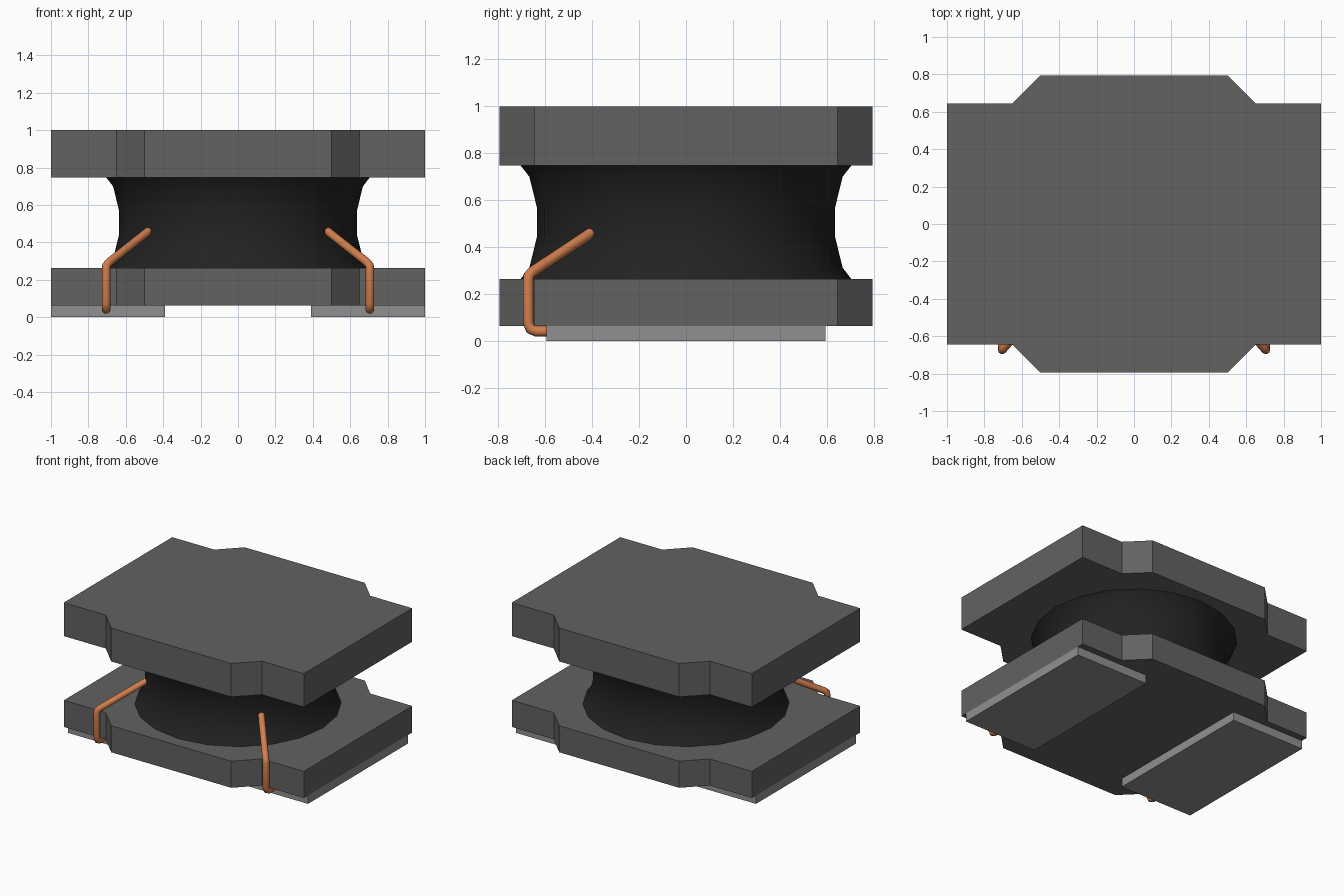
import bpy, bmesh, math

cube = bpy.data.objects.get("Cube")
if cube:
    bpy.data.objects.remove(cube, do_unlink=True)


def material(name, rgb):
    m = bpy.data.materials.new(name)
    m.use_nodes = True
    color = (*rgb, 1.0)
    m.diffuse_color = color
    bsdf = next(n for n in m.node_tree.nodes if n.type == 'BSDF_PRINCIPLED')
    bsdf.inputs["Base Color"].default_value = color
    return m


FERRITE = material("ferrite grey", (0.122, 0.122, 0.122))
WINDING = material("winding black", (0.016, 0.016, 0.016))
METAL = material("terminal grey", (0.28, 0.28, 0.28))
COPPER = material("copper", (0.64, 0.21, 0.075))


def add_mesh(name, bm, mat):
    bmesh.ops.recalc_face_normals(bm, faces=bm.faces)
    me = bpy.data.meshes.new(name)
    bm.to_mesh(me)
    bm.free()
    me.materials.append(mat)
    ob = bpy.data.objects.new(name, me)
    bpy.context.collection.objects.link(ob)
    return ob


def prism(name, outline, z0, z1, mat):
    """Extrude a flat outline from z0 up to z1."""
    bm = bmesh.new()
    face = bm.faces.new([bm.verts.new((x, y, z0)) for x, y in outline])
    ext = bmesh.ops.extrude_face_region(bm, geom=[face])
    for v in ext["geom"]:
        if isinstance(v, bmesh.types.BMVert):
            v.co.z = z1
    return add_mesh(name, bm, mat)


def select_only(ob):
    bpy.ops.object.select_all(action='DESELECT')
    ob.select_set(True)
    bpy.context.view_layer.objects.active = ob


# Two flanges with a shared stepped outline, mirrored front to back
front = [(-1, -0.645), (-0.65, -0.645), (-0.5, -0.795),
         (0.5, -0.795), (0.65, -0.645), (1, -0.645)]
outline = front + [(-x, -y) for x, y in front]
prism("bottom_flange", outline, 0.064, 0.264, FERRITE)
prism("top_flange", outline, 0.748, 1.0, FERRITE)

# Waisted winding, spun from a profile of radius and height
profile = [(0.705, 0.264), (0.668, 0.312), (0.636, 0.442),
           (0.636, 0.57), (0.668, 0.70), (0.705, 0.748)]
SIDES = 20
bm = bmesh.new()
rings = [[bm.verts.new((r * math.cos(2 * math.pi * i / SIDES),
                        r * math.sin(2 * math.pi * i / SIDES), z))
          for i in range(SIDES)] for r, z in profile]
for low, high in zip(rings, rings[1:]):
    for i in range(SIDES):
        j = (i + 1) % SIDES
        bm.faces.new((low[i], low[j], high[j], high[i]))
bm.faces.new(rings[0])
bm.faces.new(rings[-1])
core = add_mesh("winding", bm, WINDING)
select_only(core)
bpy.ops.object.shade_smooth_by_angle(angle=math.radians(40))

# Terminal pads and wire leads, one on each side
path = [(0.478, -0.405, 0.46), (0.69, -0.657, 0.293), (0.703, -0.671, 0.278),
        (0.705, -0.673, 0.258), (0.705, -0.673, 0.075), (0.705, -0.663, 0.051),
        (0.705, -0.64, 0.041), (0.705, -0.5, 0.041)]
for side, s in (("left", 1), ("right", -1)):
    pad = [(s * x, y) for x, y in
           ((0.39, -0.595), (1.0, -0.595), (1.0, 0.595), (0.39, 0.595))]
    prism(side + "_terminal", pad, 0.0, 0.064, METAL)

    cu = bpy.data.curves.new(side + "_lead", 'CURVE')
    cu.dimensions = '3D'
    cu.bevel_depth = 0.023
    cu.bevel_resolution = 3
    cu.use_fill_caps = True
    sp = cu.splines.new('POLY')
    sp.points.add(len(path) - 1)
    for p, (x, y, z) in zip(sp.points, path):
        p.co = (s * x, y, z, 1)
    cu.materials.append(COPPER)
    lead = bpy.data.objects.new(side + "_lead", cu)
    bpy.context.collection.objects.link(lead)
    select_only(lead)
    bpy.ops.object.convert(target='MESH')
    bpy.ops.object.shade_smooth_by_angle(angle=math.radians(50))
